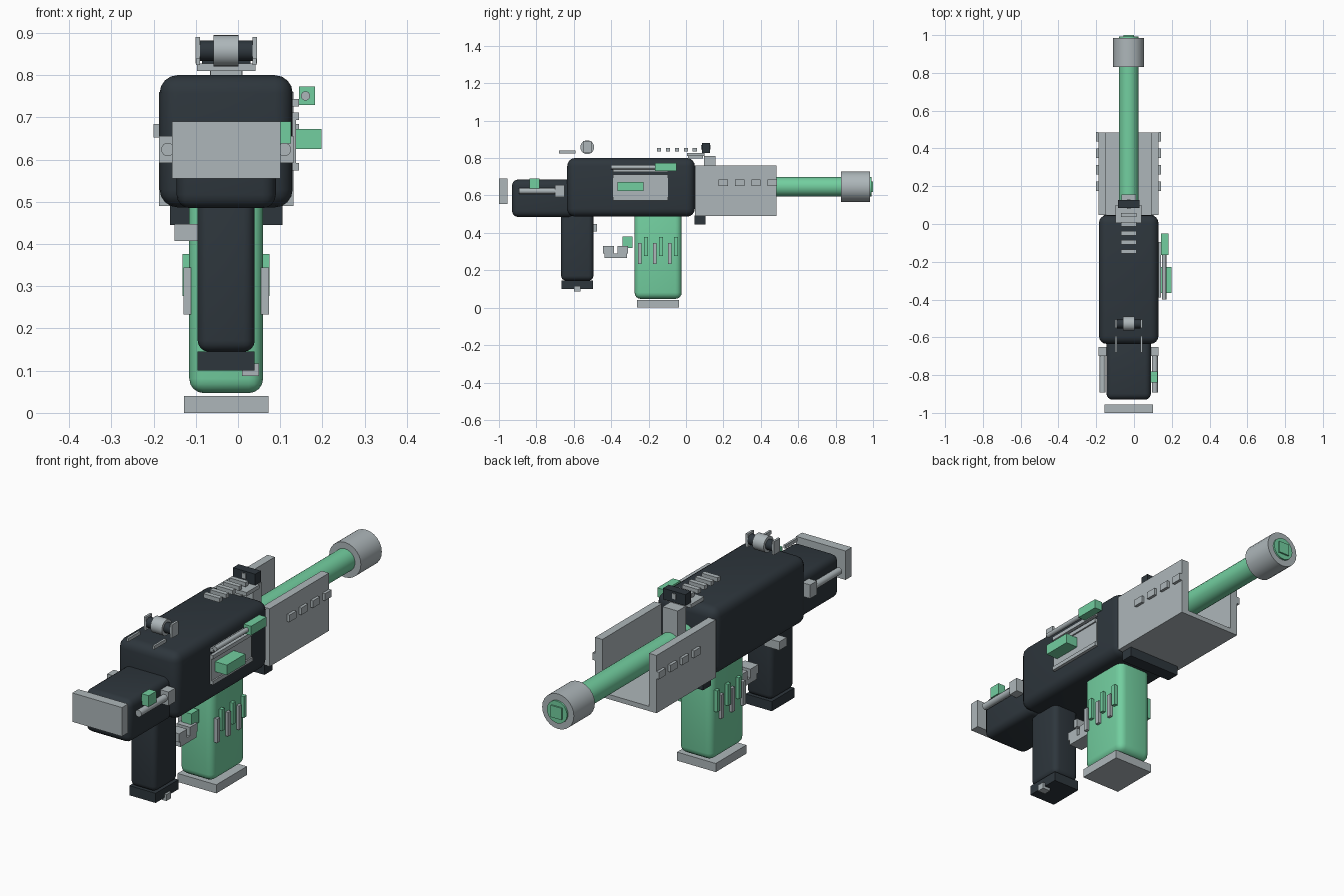
import bpy, bmesh, math
from mathutils import Matrix

cube = bpy.data.objects.get("Cube")
if cube:
    bpy.data.objects.remove(cube, do_unlink=True)

CX = -0.028      # centre plane of the body
BORE = 0.647     # barrel axis height


def material(name, rgb):
    m = bpy.data.materials.new(name)
    m.use_nodes = True
    m.diffuse_color = (*rgb, 1)
    m.node_tree.nodes["Principled BSDF"].inputs["Base Color"].default_value = (*rgb, 1)
    return m


DARK = material("dark_slate", (0.027, 0.037, 0.046))
GREY = material("light_grey", (0.42, 0.47, 0.49))
GREEN = material("mint_green", (0.17, 0.62, 0.35))


def finish(name, bm, mat, smooth=False):
    me = bpy.data.meshes.new(name)
    bm.to_mesh(me)
    bm.free()
    me.materials.append(mat)
    ob = bpy.data.objects.new(name, me)
    bpy.context.collection.objects.link(ob)
    if smooth:
        bpy.ops.object.select_all(action='DESELECT')
        ob.select_set(True)
        bpy.context.view_layer.objects.active = ob
        bpy.ops.object.shade_smooth_by_angle(angle=math.radians(40))
    return ob


def box(name, mat, x, y, z, bevel=0):
    """Box from (min, max) ranges, optionally with rounded edges."""
    bm = bmesh.new()
    bmesh.ops.create_cube(bm, size=1)
    for v in bm.verts:
        for i, (lo, hi) in enumerate((x, y, z)):
            v.co[i] = lo if v.co[i] < 0 else hi
    if bevel:
        bmesh.ops.bevel(bm, geom=bm.edges[:], offset=bevel, segments=4,
                        profile=0.5, affect='EDGES')
    return finish(name, bm, mat, bevel > 0)


def mid(w, c=CX):
    return (c - w / 2, c + w / 2)


def rod(name, mat, axis, r, span, a, b, sides=24):
    """Cylinder along x or y; a, b are its other two coordinates."""
    bm = bmesh.new()
    bmesh.ops.create_cone(bm, cap_ends=True, segments=sides, radius1=r, radius2=r,
                          depth=span[1] - span[0])
    m = (span[0] + span[1]) / 2
    if axis == 'y':
        mat4 = Matrix.Translation((a, m, b)) @ Matrix.Rotation(math.pi / 2, 4, 'X')
    else:
        mat4 = Matrix.Translation((m, a, b)) @ Matrix.Rotation(math.pi / 2, 4, 'Y')
    bmesh.ops.transform(bm, matrix=mat4, verts=bm.verts)
    return finish(name, bm, mat, True)


def pair(name, mat, near, far, y, z):
    """Two mirrored boxes at near..far from the centre plane."""
    box("left_" + name, mat, (CX + near, CX + far), y, z)
    box("right_" + name, mat, (CX - far, CX - near), y, z)


# Main body
box("receiver", DARK, mid(0.315), (-0.635, 0.047), (0.487, 0.8), 0.042)
box("rear_stock", DARK, mid(0.235), (-0.93, -0.6), (0.485, 0.685), 0.032)
box("butt_plate", GREY, mid(0.257), (-1.0, -0.955), (0.555, 0.69))
box("grip", DARK, mid(0.135), (-0.668, -0.495), (0.145, 0.52), 0.026)
box("grip_base", DARK, mid(0.135), (-0.665, -0.497), (0.1, 0.145))
box("grip_catch", GREY, (0.01, 0.05), (-0.6, -0.565), (0.087, 0.117))
box("release_button", GREY, (-0.15, -0.07), (-0.53, -0.475), (0.407, 0.447))

# Magazine with side ribs
box("magazine", GREEN, mid(0.175), (-0.275, -0.023), (0.047, 0.52), 0.034)
box("magazine_base", GREY, mid(0.2), (-0.263, -0.037), (0, 0.04))
for i in range(3):
    y = -0.247 + i * 0.08
    pair(f"grey_rib_{i}", GREY, 0.08, 0.101, mid(0.02, y), (0.233, 0.345))
    pair(f"green_rib_{i}", GREEN, 0.08, 0.103, mid(0.02, y + 0.033), (0.277, 0.377))

# Trigger group
box("trigger_bar", GREY, mid(0.07), (-0.435, -0.315), (0.265, 0.29))
box("trigger_rear_block", GREY, mid(0.07), (-0.445, -0.385), (0.29, 0.33))
box("trigger_front_block", GREY, mid(0.07), (-0.365, -0.31), (0.29, 0.33))
box("trigger", GREEN, mid(0.05), (-0.34, -0.285), (0.32, 0.38))

# Open-topped handguard
box("handguard_floor", GREY, mid(0.318), (0.047, 0.485), (0.49, 0.512))
pair("handguard_wall", GREY, 0.121, 0.159, (0.047, 0.485), (0.512, 0.76))
for i in range(4):
    pair(f"guard_nub_{i}", GREY, 0.159, 0.172, mid(0.05, 0.2 + i * 0.087), (0.652, 0.685))
box("crossbar", DARK, mid(0.267), (0.045, 0.105), (0.445, 0.492))

# Barrel and muzzle
rod("barrel", GREEN, 'y', 0.052, (0.03, 0.993), CX, BORE)
rod("muzzle", GREY, 'y', 0.082, (0.83, 0.985), CX, BORE)
box("muzzle_core", GREEN, mid(0.055), (0.98, 1.0), mid(0.055, BORE))

# Front sight and top rail
box("sight_post", GREY, mid(0.077), (0.095, 0.157), (0.68, 0.81))
box("sight_base", GREY, mid(0.138), (0.005, 0.1), (0.81, 0.828))
box("sight_foot", GREY, mid(0.075), (0.01, 0.09), (0.797, 0.81))
box("front_sight", DARK, mid(0.115), (0.085, 0.127), (0.828, 0.88))
box("front_sight_bead", GREY, mid(0.02), (0.08, 0.13), (0.845, 0.87))
for i in range(5):
    box(f"rail_rib_{i}", GREY, mid(0.083), mid(0.022, -0.145 + i * 0.048), (0.835, 0.855))

# Rear sight
rod("sight_drum", GREY, 'x', 0.037, mid(0.059), -0.528, 0.858)
rod("sight_axle", DARK, 'x', 0.024, mid(0.125), -0.528, 0.858)
pair("sight_plate", GREY, 0.062, 0.073, mid(0.046, -0.528), (0.828, 0.89))
pair("sight_wing", GREY, 0.062, 0.072, (-0.68, -0.592), (0.824, 0.84))

# Side plate with charging handle and rod
box("ejection_plate", GREY, (0.12, 0.137), (-0.39, -0.095), (0.575, 0.71))
for i, z in enumerate((0.583, 0.703, 0.735)):
    box(f"side_rail_{i}", GREY, (0.12, 0.144), (-0.39, -0.095), mid(0.018, z))
box("charging_handle", GREEN, (0.135, 0.198), (-0.365, -0.228), (0.625, 0.672))
rod("charging_rod", GREY, 'y', 0.011, (-0.4, -0.1), 0.16, 0.751, 16)
box("charging_block", GREEN, (0.144, 0.183), (-0.165, -0.05), (0.73, 0.773))

# Stock rods
pair("rod_mount", GREY, 0.112, 0.159, (-0.7, -0.65), (0.592, 0.656))
for side, s in (("left", 1), ("right", -1)):
    rod(side + "_stock_rod", GREY, 'y', 0.016, (-0.893, -0.68), CX + s * 0.138, 0.624, 16)
box("rod_slider", GREEN, (0.088, 0.125), (-0.838, -0.782), (0.638, 0.69))
